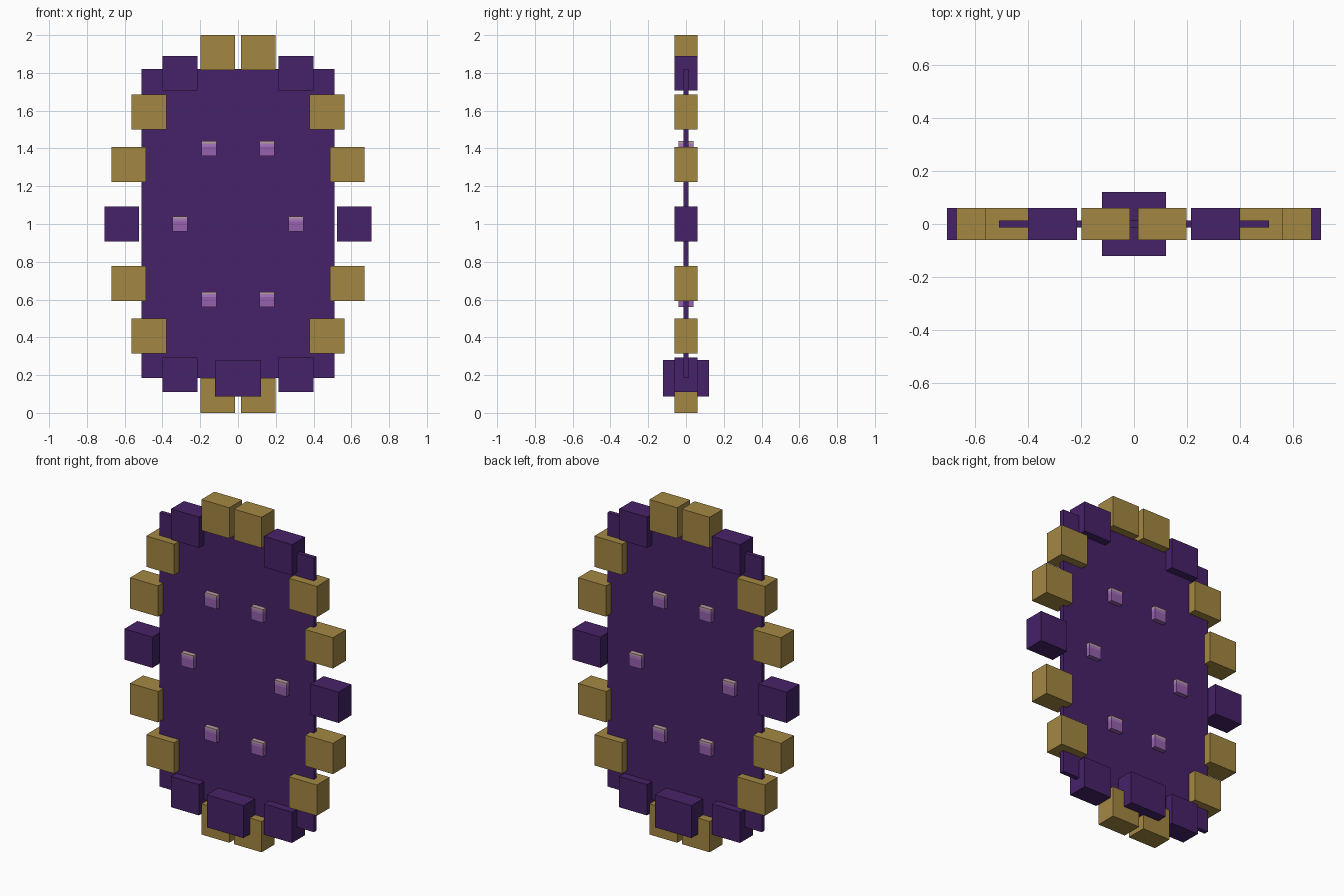
import bpy
import bmesh
from math import sin, cos, radians
from mathutils import Vector

cube = bpy.data.objects.get("Cube")
if cube:
    bpy.data.objects.remove(cube, do_unlink=True)


def material(name, color):
    m = bpy.data.materials.new(name)
    m.use_nodes = True
    m.diffuse_color = (*color, 1)
    m.node_tree.nodes["Principled BSDF"].inputs["Base Color"].default_value = (*color, 1)
    return m


purple = material("deep purple", (0.061, 0.016, 0.138))
gold = material("old gold", (0.37, 0.242, 0.055))
violet = material("violet crystal", (0.31, 0.118, 0.43))
lilac = material("light lilac", (0.39, 0.19, 0.51))
pale = material("pale pink", (0.5, 0.34, 0.37))


def box(name, center, size, mats, cuts=()):
    """Box split at the given local heights; each band takes its own material."""
    bm = bmesh.new()
    bmesh.ops.create_cube(bm, size=1)
    bmesh.ops.scale(bm, vec=Vector(size), verts=bm.verts)
    for h in cuts:
        bmesh.ops.bisect_plane(bm, geom=bm.verts[:] + bm.edges[:] + bm.faces[:],
                               plane_co=(0, 0, h), plane_no=(0, 0, 1))
    for f in bm.faces:
        z = f.calc_center_median().z
        f.material_index = sum(z > h for h in cuts)
    mesh = bpy.data.meshes.new(name)
    bm.to_mesh(mesh)
    bm.free()
    for m in mats:
        mesh.materials.append(m)
    obj = bpy.data.objects.new(name, mesh)
    obj.location = center
    bpy.context.collection.objects.link(obj)
    return obj


def oval(degrees, rx, rz):
    a = radians(degrees)
    return (rx * cos(a), 0, 1 + rz * sin(a))


RX, RZ = 0.615, 0.922

# Thin portal sheet
box("portal_panel", (0, 0, 1.003), (1.02, 0.026, 1.636), [purple])

# Oval frame of blocks, every third one purple
for i in range(18):
    box(f"frame_block_{i + 1}", oval(i * 20, RX, RZ), (0.184, 0.122, 0.184),
        [gold if i % 3 else purple])

# Base block at the foot of the sheet
box("base_block", (0, 0, 0.184), (0.242, 0.242, 0.194), [purple])

# Small banded crystals on an inner oval, showing on both sides
for i in range(6):
    box(f"crystal_{i + 1}", oval(i * 60, RX / 2, RZ / 2), (0.08, 0.08, 0.08),
        [violet, lilac, pale], cuts=(0.012, 0.028))
